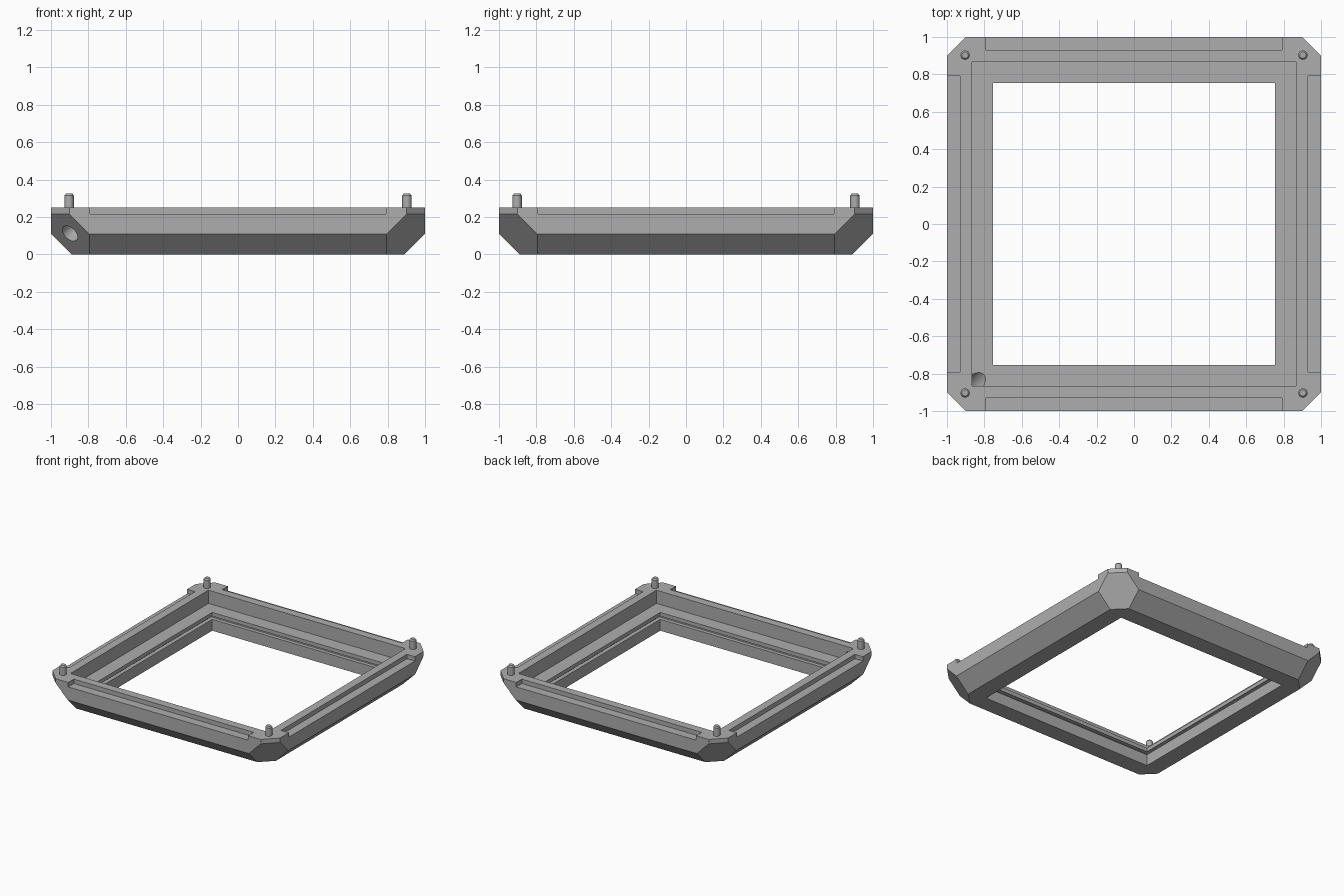
import bpy
import bmesh
import math
from mathutils import Vector

default = bpy.data.objects.get("Cube")
if default:
    bpy.data.objects.remove(default, do_unlink=True)

CORNERS = [(-1, -1), (1, -1), (1, 1), (-1, 1)]
TOP = 0.25
STEP = 0.215

grey = bpy.data.materials.new("plain grey")
grey.use_nodes = True
colour = (0.42, 0.42, 0.42, 1)
grey.diffuse_color = colour
grey.node_tree.nodes["Principled BSDF"].inputs["Base Color"].default_value = colour


def make_object(name, bm):
    bmesh.ops.recalc_face_normals(bm, faces=bm.faces)
    mesh = bpy.data.meshes.new(name)
    bm.to_mesh(mesh)
    bm.free()
    mesh.materials.append(grey)
    obj = bpy.data.objects.new(name, mesh)
    bpy.context.collection.objects.link(obj)
    return obj


def activate(obj):
    bpy.ops.object.select_all(action="DESELECT")
    obj.select_set(True)
    bpy.context.view_layer.objects.active = obj


def cut(obj, cutter):
    cutter.hide_render = True
    mod = obj.modifiers.new("cut", "BOOLEAN")
    mod.operation = "DIFFERENCE"
    mod.solver = "EXACT"
    mod.object = cutter
    activate(obj)
    bpy.ops.object.modifier_apply(modifier=mod.name)
    bpy.data.objects.remove(cutter, do_unlink=True)


# Mitred square frame: cross-section of (distance from centre, height)
profile = [(0.89, 0), (1, 0.11), (1, TOP), (0.865, TOP), (0.865, 0.145),
           (0.755, 0.145), (0.755, 0.115), (0.785, 0.115),
           (0.785, 0.09), (0.755, 0.09), (0.755, 0)]
bm = bmesh.new()
rings = [[bm.verts.new((sx * r, sy * r, z)) for r, z in profile] for sx, sy in CORNERS]
for i, ring in enumerate(rings):
    following = rings[(i + 1) % len(rings)]
    for j in range(len(profile)):
        k = (j + 1) % len(profile)
        bm.faces.new((ring[j], following[j], following[k], ring[k]))


# Slanted six-sided corner facets with a short upright facet above each
def slice_corner(point, normal):
    geom = bm.verts[:] + bm.edges[:] + bm.faces[:]
    result = bmesh.ops.bisect_plane(bm, geom=geom, plane_co=point,
                                    plane_no=normal, clear_outer=True)
    edges = [e for e in result["geom_cut"]
             if isinstance(e, bmesh.types.BMEdge) and e.is_boundary]
    bmesh.ops.edgeloop_fill(bm, edges=edges)


for sx, sy in CORNERS:
    anchor = Vector((sx * 0.95, sy * 0.95, STEP))
    slice_corner(anchor, Vector((sx, sy, -1)).normalized())
    slice_corner(anchor, Vector((sx, sy, 0)).normalized())
frame = make_object("frame", bm)

# Shallow rebate along the outer top edge of every side
for side in range(4):
    bm = bmesh.new()
    bmesh.ops.create_cube(bm, size=1)
    for v in bm.verts:
        v.co = Vector((v.co.x * 1.58, v.co.y * 0.2 - 1.03, v.co.z * 0.2 + STEP + 0.1))
    cutter = make_object("rebate_cutter", bm)
    cutter.rotation_euler.z = side * math.pi / 2
    bpy.context.view_layer.update()
    cut(frame, cutter)

# Cable hole drilled square to one corner facet, opening onto the inner ledge
bm = bmesh.new()
bmesh.ops.create_cone(bm, cap_ends=True, segments=32, radius1=0.05, radius2=0.05, depth=0.6)
drill = make_object("hole_cutter", bm)
axis = Vector((1, 1, 1)).normalized()
drill.rotation_euler = axis.to_track_quat("Z", "Y").to_euler()
drill.location = Vector((-0.9, -0.9, 0.11)) + axis * 0.2
bpy.context.view_layer.update()
cut(frame, drill)
activate(frame)
bpy.ops.object.shade_smooth_by_angle(angle=math.radians(25))

# Locating pins with chamfered tips
for (sx, sy), label in zip(CORNERS, ("front_right", "front_left", "back_left", "back_right")):
    bm = bmesh.new()
    for r1, r2, low, high in ((0.025, 0.025, TOP - 0.02, 0.315), (0.025, 0.017, 0.315, 0.325)):
        made = bmesh.ops.create_cone(bm, cap_ends=True, segments=24,
                                     radius1=r1, radius2=r2, depth=high - low)
        bmesh.ops.translate(bm, verts=made["verts"],
                            vec=(sx * 0.903, sy * 0.903, (low + high) / 2))
    # Join the shaft and tip into one closed skin
    inner = [f for f in bm.faces if abs(f.normal.z) > 0.9
             and abs(f.calc_center_median().z - 0.315) < 0.001]
    bmesh.ops.delete(bm, geom=inner, context="FACES_ONLY")
    bmesh.ops.remove_doubles(bm, verts=bm.verts, dist=0.0005)
    pin = make_object(label + "_pin", bm)
    activate(pin)
    bpy.ops.object.shade_smooth_by_angle(angle=math.radians(25))
